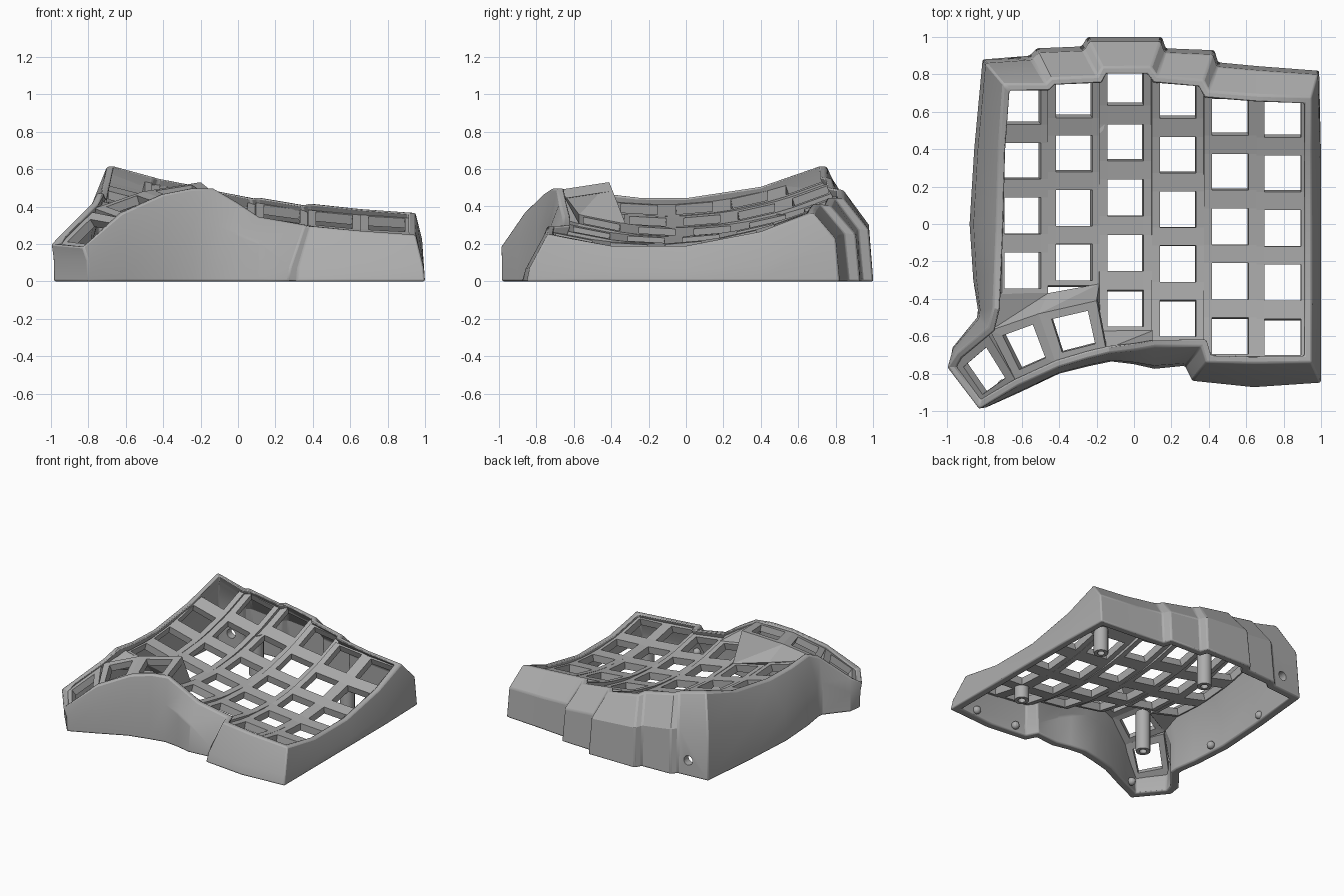
import bpy, bmesh, math
from mathutils import Vector

if "Cube" in bpy.data.objects:
    bpy.data.objects.remove(bpy.data.objects["Cube"])

grey = bpy.data.materials.new("case_grey")
grey.use_nodes = True
grey.diffuse_color = (0.42, 0.42, 0.42, 1)
grey.node_tree.nodes["Principled BSDF"].inputs["Base Color"].default_value = (0.42, 0.42, 0.42, 1)


def make(name, bm, smooth=False):
    me = bpy.data.meshes.new(name)
    bm.to_mesh(me)
    bm.free()
    ob = bpy.data.objects.new(name, me)
    bpy.context.collection.objects.link(ob)
    me.materials.append(grey)
    if smooth:
        bpy.ops.object.select_all(action='DESELECT')
        ob.select_set(True)
        bpy.context.view_layer.objects.active = ob
        bpy.ops.object.shade_smooth_by_angle(angle=math.radians(25))
    return ob


def thicken(ob, depth):
    mod = ob.modifiers.new("thickness", 'SOLIDIFY')
    mod.thickness = depth
    mod.offset = -1


# Key columns: left edge, right edge, hole centre x, back hole y, pitch, count
COLUMNS = [(-.705, -.46, -.595, .63, .293, 4), (-.46, -.185, -.32, .665, .29, 4),
           (-.185, .095, -.045, .73, .295, 5), (.095, .375, .235, .66, .291, 5),
           (.375, .655, .515, .57, .292, 5), (.655, .925, .795, .56, .291, 5)]
HOLE = .097


def column_height(col, x, y):
    v = y - (col[3] - .63)
    t = .95 - x
    return .18 + .24 * (v + .13) ** 2 + .033 * t + .072 * t * t


def height(x, y):
    col = next((c for c in COLUMNS if x < c[1]), COLUMNS[-1])
    return column_height(col, x, y)


# Curved key plate, one strip per column with square holes
for n, col in enumerate(COLUMNS):
    left, right, cx, back, pitch, count = col
    xs = [left, cx - HOLE, cx + HOLE, right]
    ys = [back + .11]
    for r in range(count):
        ys += [back - r * pitch + HOLE, back - r * pitch - HOLE]
    ys.append(back - (count - 1) * pitch - .125)
    bm = bmesh.new()
    grid = [[bm.verts.new((x, y, column_height(col, x, y) - .022)) for x in xs] for y in ys]
    for j in range(len(ys) - 1):
        for i in range(3):
            if not (i == 1 and j % 2 == 1):
                bm.faces.new((grid[j + 1][i], grid[j + 1][i + 1], grid[j][i + 1], grid[j][i]))
    thicken(make(f"key_column_{n + 1}", bm), .055)

# Thumb key frames: back left, back right, front right, front left
t1 = [(-.51, -.48, .48), (-.2, -.41, .53), (-.15, -.67, .49), (-.42, -.74, .45)]
t2 = [(-.77, -.57, .39), t1[0], t1[3], (-.63, -.84, .34)]
t3 = [(-.97, -.76, .18), (-.78, -.59, .37), t2[3], (-.82, -.97, .165)]
for n, quad in enumerate((t1, t2, t3)):
    q = [Vector(p) for p in quad]
    bm = bmesh.new()
    outer = [bm.verts.new(p) for p in q]
    inner = []
    for u, v in ((.18, .16), (.82, .16), (.82, .84), (.18, .84)):
        inner.append(bm.verts.new(q[0].lerp(q[1], u).lerp(q[3].lerp(q[2], u), v)))
    for i in range(4):
        k = (i + 1) % 4
        bm.faces.new((outer[k], outer[i], inner[i], inner[k]))
    thicken(make(f"thumb_key_{n + 1}", bm), .05)

# Sloped facets joining the thumb keys to the plate


def on_plate(x, y, dx=0):
    return (x, y, height(x + dx, y) - .024)


p0, p1 = on_plate(-.74, -.37), on_plate(-.46, -.37)
p2, p3 = on_plate(-.185, -.32, -.01), on_plate(-.18, -.57)
p4, p5 = on_plate(.1, -.57, -.01), on_plate(.1, -.65, -.01)
bm = bmesh.new()
for face in ((t2[0], t1[0], p1, p0), (t1[0], t1[1], p2, p1), (t1[1], t1[2], p3, p2),
             (t1[2], p5, p4, p3)):
    vs = [bm.verts.new(p) for p in face]
    bm.faces.new((vs[0], vs[1], vs[2]))
    bm.faces.new((vs[0], vs[2], vs[3]))
bmesh.ops.remove_doubles(bm, verts=bm.verts, dist=.001)
thicken(make("thumb_transition", bm), .04)

# Case wall sections: base x, base y, rim x, rim y, shoulder height ratio
RIGHT = [(1, -.85, .95, -.74), (1, -.4, .95, -.4), (1, 0, .95, 0), (1, .4, .95, .4)]
BACK = [(.99, .82, .95, .68), (.66, .845, .66, .69), (.45, .865, .4, .71), (.43, .93, .37, .77),
        (.17, .94, .125, .79), (.15, 1, .09, .84), (-.25, 1, -.17, .84), (-.28, .95, -.195, .79),
        (-.52, .94, -.44, .78), (-.56, .9, -.47, .75), (-.81, .88, -.7, .75)]
LEFT = [(-.855, .4, -.725, .4), (-.88, 0, -.735, 0), (-.86, -.3, -.745, -.25),
        (-.835, -.46, -.755, -.45)]
THUMB = [(-.84, -.5, -.78, -.55, .42), (-.97, -.66, -.95, -.69, .25), (-.985, -.76, -1, -.765, .2),
         (-.8, -.985, -.83, -.99, .185), (-.61, -.9, -.62, -.865, .365),
         (-.4, -.8, -.4, -.765, .465), (-.24, -.76, -.25, -.72, .495),
         (-.12, -.735, -.13, -.69, .495), (0, -.75, 0, -.675, .42), (.11, -.775, .11, -.655, .345)]
FRONT = [(.27, -.76, .36, -.655), (.31, -.84, .385, -.74), (.64, -.875, .64, -.745)]

base, shoulder, rim = [], [], []
for part, ratio in ((RIGHT, .3), (BACK, .62), (LEFT, .5), (THUMB, .6), (FRONT, .25)):
    for s in part:
        z = s[4] if len(s) > 4 else height(s[2], s[3])
        b, r = Vector((s[0], s[1], 0)), Vector((s[2], s[3], z))
        m = b.lerp(r, .15)
        m.z = z * ratio
        base.append(b)
        shoulder.append(m)
        rim.append(r)


def inset(loop, d):
    out = []
    for i, p in enumerate(loop):
        a = (p - loop[i - 1]).to_2d().normalized()
        b = (loop[(i + 1) % len(loop)] - p).to_2d().normalized()
        n = Vector((-a.y - b.y, a.x + b.x, 0)) / max(1 + a.dot(b), .6)
        out.append(p + n * d)
    return out


bm = bmesh.new()
loops = [base, shoulder, rim, inset(rim, .04), inset(shoulder, .05), inset(base, .06)]
rings = [[bm.verts.new(p) for p in loop] for loop in loops]
count = len(base)
for k, ring in enumerate(rings):
    above = rings[(k + 1) % len(rings)]
    for i in range(count):
        j = (i + 1) % count
        bm.faces.new((ring[i], ring[j], above[j], above[i]))
bmesh.ops.recalc_face_normals(bm, faces=bm.faces)
wall = make("case_wall", bm, smooth=True)
bevel = wall.modifiers.new("soft_edges", 'BEVEL')
bevel.width = .01
bevel.segments = 2
bevel.angle_limit = math.radians(35)

# Round cable port through the back wall
bpy.ops.mesh.primitive_cylinder_add(vertices=24, radius=.036, depth=.3, location=(-.64, .87, .12),
                                    rotation=(math.pi / 2, 0, 0))
cutter = bpy.context.object
cutter.name = "port_cutter"
cutter.hide_render = True
cutter.hide_viewport = True
cutter.display_type = 'WIRE'
cutter.data.materials.append(grey)
port = wall.modifiers.new("cable_port", 'BOOLEAN')
port.object = cutter
port.operation = 'DIFFERENCE'

# Hollow screw posts under the plate
for n, (x, y) in enumerate(((.66, .42), (-.21, .53), (.66, -.46), (-.47, -.46))):
    top = height(x, y) - .05
    profile = [(0, top), (.052, top), (.052, .03), (.026, .03), (.026, .15), (0, .15)]
    bm = bmesh.new()
    vs = [bm.verts.new((x + r, y, z)) for r, z in profile]
    edges = [bm.edges.new(pair) for pair in zip(vs, vs[1:])]
    bmesh.ops.spin(bm, geom=vs + edges, cent=(x, y, 0), axis=(0, 0, 1),
                   angle=math.tau, steps=20)
    bmesh.ops.remove_doubles(bm, verts=bm.verts, dist=.0005)
    bmesh.ops.recalc_face_normals(bm, faces=bm.faces)
    make(f"screw_post_{n + 1}", bm, smooth=True)

# Small catches inside the lower wall
for n, (x, y) in enumerate(((.8, -.79), (.45, -.78), (-.8, -.1), (-.79, .45), (-.7, -.86))):
    bm = bmesh.new()
    bmesh.ops.create_uvsphere(bm, u_segments=12, v_segments=8, radius=.03)
    bmesh.ops.translate(bm, verts=bm.verts, vec=(x, y, .045))
    make(f"wall_catch_{n + 1}", bm, smooth=True)
